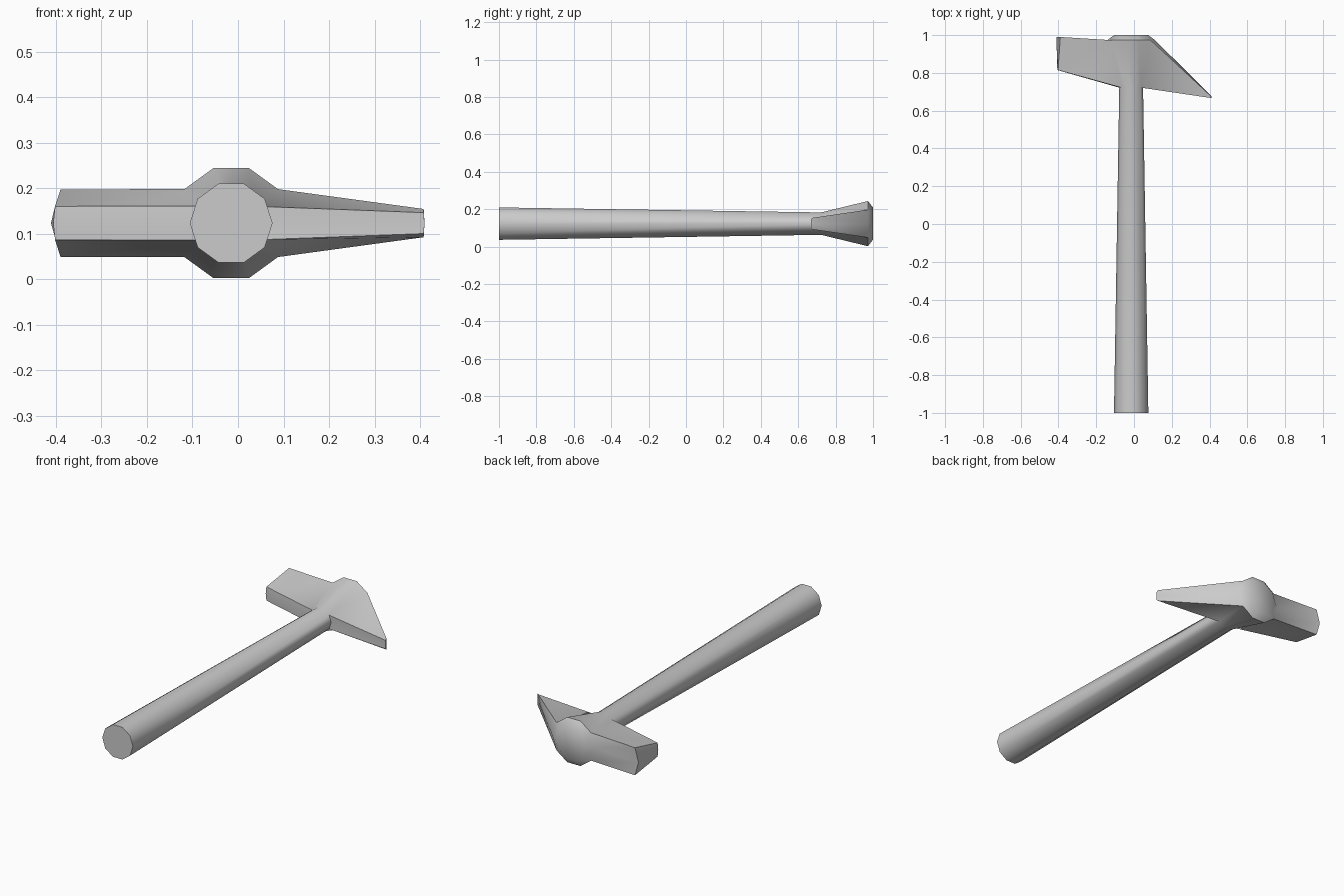
import bpy, bmesh
from math import cos, sin, radians

if "Cube" in bpy.data.objects:
    bpy.data.objects.remove(bpy.data.objects["Cube"], do_unlink=True)

CX, CZ, SIDES = -0.015, 0.123, 10

grey = bpy.data.materials.new("plain grey")
grey.use_nodes = True
colour = (0.6, 0.6, 0.6, 1)
grey.diffuse_color = colour
grey.node_tree.nodes["Principled BSDF"].inputs["Base Color"].default_value = colour

bm = bmesh.new()


def ring(y, r):
    return [bm.verts.new((CX + r * cos(radians(36 * i)), y, CZ + r * sin(radians(36 * i))))
            for i in range(SIDES)]


def bridge(a, b, skip=()):
    n = len(a)
    for i in range(n):
        if i not in skip:
            j = (i + 1) % n
            bm.faces.new((a[i], a[j], b[j], b[i]))


def arm(ids, front, back):
    """Extend two flare panels sideways; front/back = (edge x, middle x, y, half height)."""
    a, b, c = ids
    root = [neck[a], neck[b], neck[c], head[c], head[b], head[a]]
    s = 1 if neck[a].co.z > CZ else -1
    tip = []
    for (xe, xm, y, h), signs in ((front, (s, 0, -s)), (back, (-s, 0, s))):
        tip += [bm.verts.new((xe if k else xm, y, CZ + k * h)) for k in signs]
    bridge(root, tip)
    bm.faces.new((tip[0], tip[1], tip[4], tip[5]))
    bm.faces.new((tip[1], tip[2], tip[3], tip[4]))


# Tapered handle, flared head socket and bevelled cap
butt, neck = ring(-1, 0.091), ring(0.722, 0.063)
head, cap = ring(0.973, 0.127), ring(1, 0.09)
bm.faces.new(butt)
bridge(butt, neck)
bridge(neck, head, skip=(4, 5, 9, 0))
bridge(head, cap)
bm.faces.new(cap)

# Blunt striking arm and slanted pick
arm((4, 5, 6), (-0.402, -0.406, 0.815, 0.037), (-0.39, -0.411, 0.99, 0.074))
arm((1, 0, 9), (0.408, 0.41, 0.667, 0.023), (0.408, 0.41, 0.676, 0.031))

bmesh.ops.recalc_face_normals(bm, faces=bm.faces)
mesh = bpy.data.meshes.new("hammer")
bm.to_mesh(mesh)
bm.free()
mesh.materials.append(grey)
hammer = bpy.data.objects.new("hammer", mesh)
bpy.context.collection.objects.link(hammer)

# Soft shading with crisp end edges
bpy.ops.object.select_all(action="DESELECT")
hammer.select_set(True)
bpy.context.view_layer.objects.active = hammer
bpy.ops.object.shade_smooth_by_angle(angle=radians(50))
